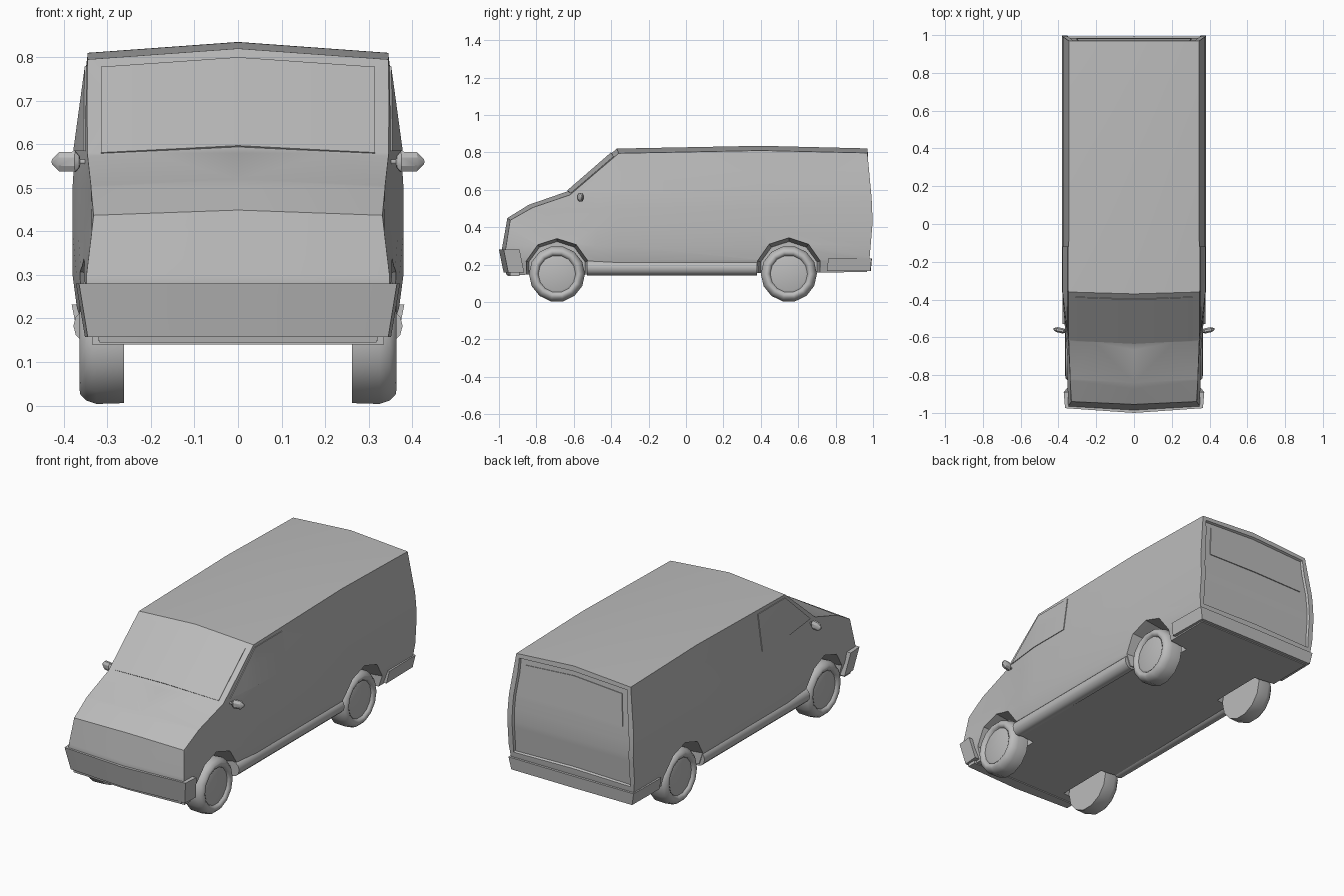
import bpy, bmesh, math
from mathutils import Vector, Matrix

if "Cube" in bpy.data.objects:
    bpy.data.objects.remove(bpy.data.objects["Cube"])

grey = bpy.data.materials.new("plain_grey")
grey.diffuse_color = (0.5, 0.5, 0.5, 1)
grey.use_nodes = True
grey.node_tree.nodes["Principled BSDF"].inputs["Base Color"].default_value = grey.diffuse_color


def lerp_table(table, t):
    if t <= table[0][0]:
        return table[0][1]
    for (a, va), (b, vb) in zip(table, table[1:]):
        if t <= b:
            return va + (vb - va) * (t - a) / (b - a)
    return table[-1][1]


WIDTH = [(0.145, 0.345), (0.225, 0.37), (0.30, 0.38), (0.50, 0.38), (0.58, 0.375), (0.80, 0.345)]
NOSE = [(-0.95, 0.87), (-0.62, 0.92), (-0.36, 1.0)]


def half_width(y, z):
    """Half width of the shell at a point of the side."""
    pinch = 1 - lerp_table(NOSE, y)
    return lerp_table(WIDTH, z) * (1 - pinch * lerp_table([(0.28, 0.6), (0.44, 1)], z))


def cut_levels(bm):
    cuts = [((0, 0, z), (0, 0, 1)) for z in (0.225, 0.30, 0.40, 0.50, 0.58, 0.70)]
    cuts += [((0, y, 0), (0, 1, 0)) for y in (-0.62, -0.48, -0.36, 0.4)]
    for co, no in cuts:
        bmesh.ops.bisect_plane(bm, geom=bm.verts[:] + bm.edges[:] + bm.faces[:], plane_co=co, plane_no=no, dist=1e-4)


def finish(name, bm, smooth=30):
    bmesh.ops.recalc_face_normals(bm, faces=bm.faces[:])
    me = bpy.data.meshes.new(name)
    bm.to_mesh(me)
    bm.free()
    ob = bpy.data.objects.new(name, me)
    bpy.context.collection.objects.link(ob)
    me.materials.append(grey)
    if smooth:
        shade(ob, smooth)
    return ob


def shade(ob, angle=30):
    bpy.ops.object.select_all(action='DESELECT')
    ob.select_set(True)
    bpy.context.view_layer.objects.active = ob
    bpy.ops.object.shade_smooth_by_angle(angle=math.radians(angle))


def loft(rows, closed=True, caps=True):
    """Bridge equal-length rows of points."""
    bm = bmesh.new()
    vs = [[bm.verts.new(p) for p in r] for r in rows]
    n = len(rows[0])
    for a, b in zip(vs, vs[1:]):
        for i in range(n if closed else n - 1):
            j = (i + 1) % n
            bm.faces.new((a[i], a[j], b[j], b[i]))
    if caps:
        bm.faces.new(vs[0])
        bm.faces.new(vs[-1])
    return bm


def lathe(profile, segs, centre, turn=0):
    """Spin (x, radius) points about an x axis through centre."""
    cx, cy, cz = centre
    ang = [turn + 2 * math.pi * i / segs for i in range(segs)]
    return loft([[(cx + x, cy + r * math.cos(a), cz + r * math.sin(a)) for a in ang] for x, r in profile])


def plate(name, top, bottom, normal, thick=0.004):
    """Thin pane between a top and a bottom line."""
    bm = loft([top, bottom], closed=False, caps=False)
    n = Vector(normal).normalized()
    geo = bmesh.ops.extrude_face_region(bm, geom=bm.faces[:])
    for v in geo['geom']:
        if isinstance(v, bmesh.types.BMVert):
            v.co += n * thick
    return finish(name, bm)


# Body shell: crowned centre line between two side outlines
side = [(-0.945, 0.145), (-0.965, 0.28), (-0.94, 0.437), (-0.82, 0.505), (-0.62, 0.573), (-0.36, 0.795),
        (0.40, 0.81), (0.97, 0.797), (0.992, 0.56), (0.998, 0.43), (0.982, 0.24), (0.968, 0.16)]
crown = [(-0.015, 0), (-0.02, 0), (-0.015, 0.012), (-0.02, 0.015), (-0.015, 0.018), (-0.01, 0.025),
         (0, 0.025), (0, 0.024), (0, 0), (0, 0), (0, 0), (0, 0)]
rows = [[(s, y + (0 if s else c[0]), z + (0 if s else c[1])) for (y, z), c in zip(side, crown)] for s in (-1, 0, 1)]
bm = loft(rows)
cut_levels(bm)
for v in bm.verts:
    v.co.x *= half_width(v.co.y, v.co.z)
bmesh.ops.recalc_face_normals(bm, faces=bm.faces[:])
# Recessed tailgate
rear = [f for f in bm.faces if f.normal.y > 0.8 and f.calc_center_median().z > 0.24]
bmesh.ops.inset_region(bm, faces=rear, thickness=0.028, depth=0)
bmesh.ops.inset_region(bm, faces=rear, thickness=0.005, depth=-0.012)
bmesh.ops.triangulate(bm, faces=[f for f in bm.faces if len(f.verts) > 3])
body = finish("body", bm, 0)

# Wheel arches cut out with tapered drums
WHEELS = (-0.69, 0.55)
for y in WHEELS:
    for s in (-1, 1):
        bm = lathe([(s * 0.23, 0.158), (s * 0.36, 0.175), (s * 0.45, 0.19)], 10, (0, y, 0.165), math.pi / 10)
        cutter = finish("arch_cutter", bm, 0)
        cutter.hide_render = True
        mod = body.modifiers.new("arch", 'BOOLEAN')
        mod.operation, mod.solver, mod.object = 'DIFFERENCE', 'EXACT', cutter
        bpy.context.view_layer.objects.active = body
        bpy.ops.object.modifier_apply(modifier=mod.name)
        bpy.data.objects.remove(cutter)
shade(body)

# Wheels: rounded tyre and flat dished hub
for y, end in zip(WHEELS, ("front", "rear")):
    for s, hand in ((-1, "left"), (1, "right")):
        tyre = [(0.262, 0.10), (0.262, 0.148), (0.325, 0.15), (0.348, 0.142), (0.362, 0.128),
                (0.364, 0.115), (0.357, 0.104), (0.345, 0.098)]
        finish(f"{end}_{hand}_tyre", lathe([(s * x, r) for x, r in tyre], 14, (0, y, 0.15)), 45)
        hub = [(0.335, 0.10), (0.348, 0.10), (0.352, 0.088)]
        finish(f"{end}_{hand}_hub", lathe([(s * x, r) for x, r in hub], 14, (0, y, 0.15)))

for s, hand in ((-1, "left"), (1, "right")):
    # Rounded sill between the arches
    ang = [2 * math.pi * i / 12 for i in range(12)]
    finish(f"{hand}_sill", loft([[(s * (0.338 + 0.04 * math.cos(a)), y, 0.183 + 0.041 * math.sin(a)) for a in ang]
                                 for y in (-0.53, 0.38)]), 45)
    # Door window following the side of the shell
    bm = bmesh.new()
    bm.faces.new([bm.verts.new((s, y, z)) for y, z in
                  ((-0.12, 0.78), (-0.355, 0.78), (-0.57, 0.585), (-0.12, 0.585))])
    cut_levels(bm)
    for v in bm.verts:
        v.co.x = s * (half_width(v.co.y, v.co.z) - 0.003)
    geo = bmesh.ops.extrude_face_region(bm, geom=bm.faces[:])
    for v in geo['geom']:
        if isinstance(v, bmesh.types.BMVert):
            v.co.x += s * 0.007
    finish(f"{hand}_door_window", bm)
    # Mirror pod on a thin arm
    pod = [(0.33, 0.006), (0.362, 0.006), (0.364, 0.014), (0.373, 0.025), (0.410, 0.024), (0.428, 0.006)]
    bm = lathe([(s * (x - 0.38), r) for x, r in pod], 8, (0, 0, 0), math.pi / 8)
    bm.transform(Matrix.Translation((s * 0.38, -0.565, 0.56)) @ Matrix.Rotation(s * 0.2, 4, 'Z')
                 @ Matrix.Diagonal((1, 0.6, 1, 1)))
    finish(f"{hand}_mirror", bm)

# Windscreen and tailgate window
plate("windscreen",
      [(-0.315, -0.385, 0.775), (0, -0.398, 0.797), (0.315, -0.385, 0.775)],
      [(-0.315, -0.615, 0.578), (0, -0.632, 0.594), (0.315, -0.615, 0.578)], (0, -0.65, 0.76))
plate("tailgate_window",
      [(-0.29, 0.961, 0.745), (0, 0.961, 0.765), (0.29, 0.961, 0.745)],
      [(-0.305, 0.977, 0.575), (0, 0.977, 0.58), (0.305, 0.977, 0.575)], (0, 1, 0.1), 0.006)


def bumper(name, outline, drop, z_top, z_bottom, tuck):
    """Wrapped band; the lower edge is tucked in."""
    top = [(x, y, z_top) for x, y in outline]
    low = [(x * tuck, y + drop, z_bottom) for x, y in outline]
    finish(name, loft([top, low]))


def wrap(corner, mid, y_corner, y_mid, y_end, y_in, inner):
    """Plan outline of a U-shaped band."""
    return [(-corner, y_end), (-mid, y_corner), (0, y_mid), (mid, y_corner), (corner, y_end),
            (inner, y_end), (inner - 0.01, y_in), (0, y_in), (0.01 - inner, y_in), (-inner, y_end)]


bumper("front_bumper", wrap(0.372, 0.365, -0.975, -1.0, -0.89, -0.93, 0.33), 0.025, 0.28, 0.157, 0.945)
bumper("rear_bumper", wrap(0.382, 0.378, 0.992, 0.994, 0.76, 0.95, 0.345), -0.006, 0.232, 0.165, 0.965)

# Valance below the front bumper
finish("front_valance", loft([[(-0.335, -0.94, z), (0, -0.955, z), (0.335, -0.94, z), (0.335, -0.89, z),
                               (-0.335, -0.89, z)] for z in (0.14, 0.17)]))
